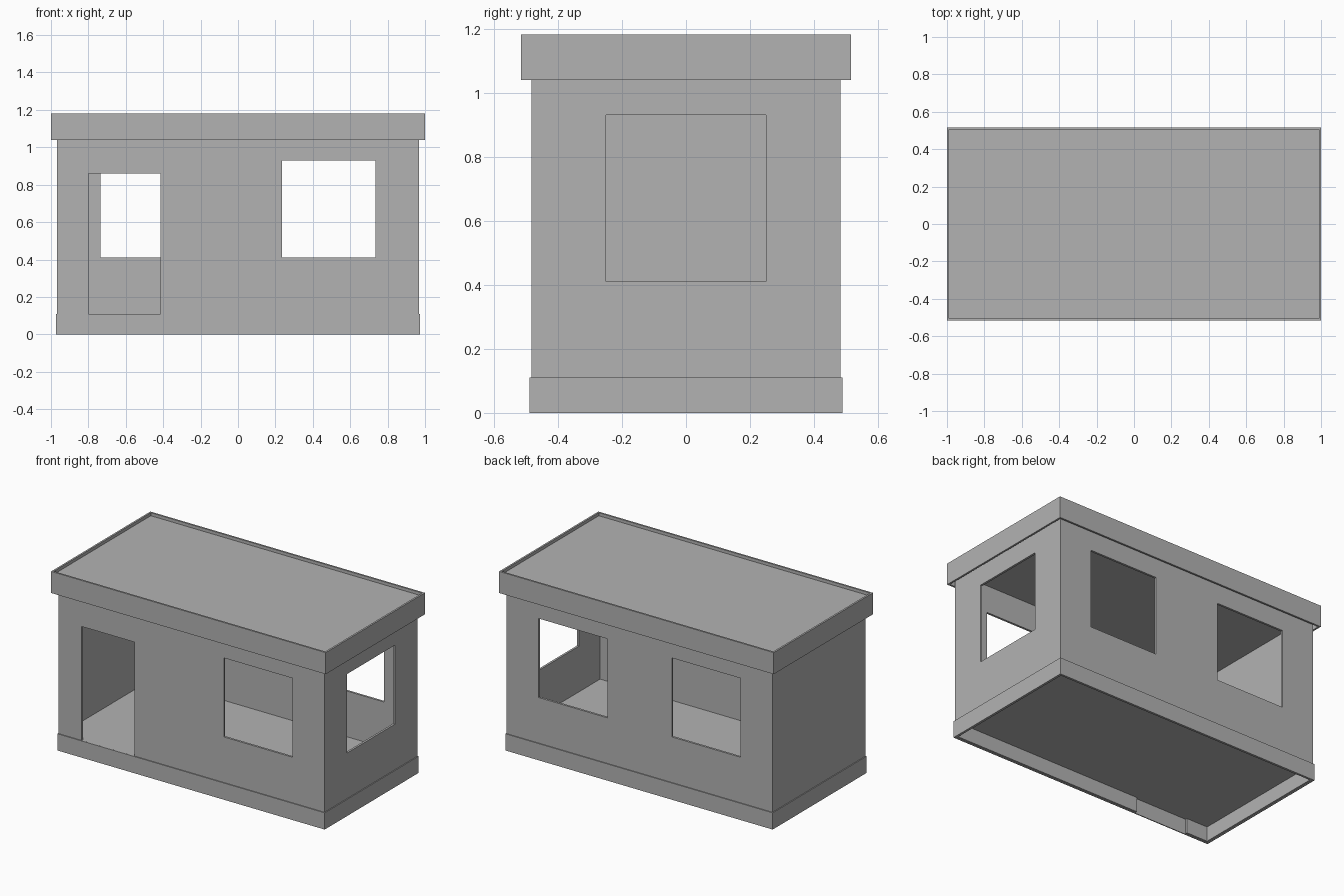
import bpy
import bmesh

cube = bpy.data.objects.get("Cube")
if cube:
    bpy.data.objects.remove(cube, do_unlink=True)

grey = bpy.data.materials.new("plain grey")
grey.use_nodes = True
grey.diffuse_color = (0.45, 0.45, 0.45, 1)
grey.node_tree.nodes["Principled BSDF"].inputs["Base Color"].default_value = grey.diffuse_color


def make_object(name, bm):
    mesh = bpy.data.meshes.new(name)
    bm.to_mesh(mesh)
    bm.free()
    mesh.materials.append(grey)
    obj = bpy.data.objects.new(name, mesh)
    bpy.context.collection.objects.link(obj)
    return obj


def shell(name, hx, hy, bottom, top, thickness, openings=()):
    """Four thin walls round a rectangle; openings are (side, start, end, low, high)."""
    bm = bmesh.new()
    levels = sorted({bottom, top} | {z for o in openings for z in o[3:]})
    # Each side runs anticlockwise so that its faces point outward
    sides = {
        "front": (hx, 1, lambda u: (u, -hy)),
        "right": (hy, 1, lambda u: (hx, u)),
        "back": (hx, -1, lambda u: (u, hy)),
        "left": (hy, -1, lambda u: (-hx, u)),
    }
    for side, (half, direction, place) in sides.items():
        holes = [o for o in openings if o[0] == side]
        cuts = sorted({-half, half} | {u for o in holes for u in o[1:3]})
        for a, b in zip(cuts, cuts[1:]):
            for low, high in zip(levels, levels[1:]):
                u, z = (a + b) / 2, (low + high) / 2
                if any(o[1] < u < o[2] and o[3] < z < o[4] for o in holes):
                    continue
                p, q = (a, b) if direction > 0 else (b, a)
                corners = ((p, low), (q, low), (q, high), (p, high))
                bm.faces.new([bm.verts.new((*place(s), h)) for s, h in corners])
    bmesh.ops.remove_doubles(bm, verts=bm.verts[:], dist=0.0001)
    obj = make_object(name, bm)
    solid = obj.modifiers.new("thickness", "SOLIDIFY")
    solid.thickness = thickness
    solid.offset = -1
    solid.use_even_offset = True
    return obj


def slab(name, hx, hy, bottom, top):
    bm = bmesh.new()
    bmesh.ops.create_cube(bm, size=1)
    for v in bm.verts:
        v.co = (v.co.x * 2 * hx, v.co.y * 2 * hy, top if v.co.z > 0 else bottom)
    return make_object(name, bm)


# Walls with a doorway and four windows
sill, head = 0.41, 0.93
wall_base = 0.004
shell("walls", 0.968, 0.483, wall_base, 1.11, 0.014, [
    ("front", -0.80, -0.415, wall_base, 0.86),
    ("front", 0.235, 0.735, sill, head),
    ("back", 0.235, 0.735, sill, head),
    ("back", -0.735, -0.235, sill, head),
    ("right", -0.25, 0.25, sill, head),
])

# Skirting, which runs on below the doorway
shell("skirting", 0.974, 0.489, 0, 0.11, 0.006)

# Floor and roof slabs
slab("floor", 0.966, 0.481, 0.10, 0.109)
slab("roof_slab", 0.99, 0.506, 1.11, 1.162)

# Roof fascia standing a little above the slab
shell("roof_fascia", 1.0, 0.516, 1.04, 1.182, 0.012)
